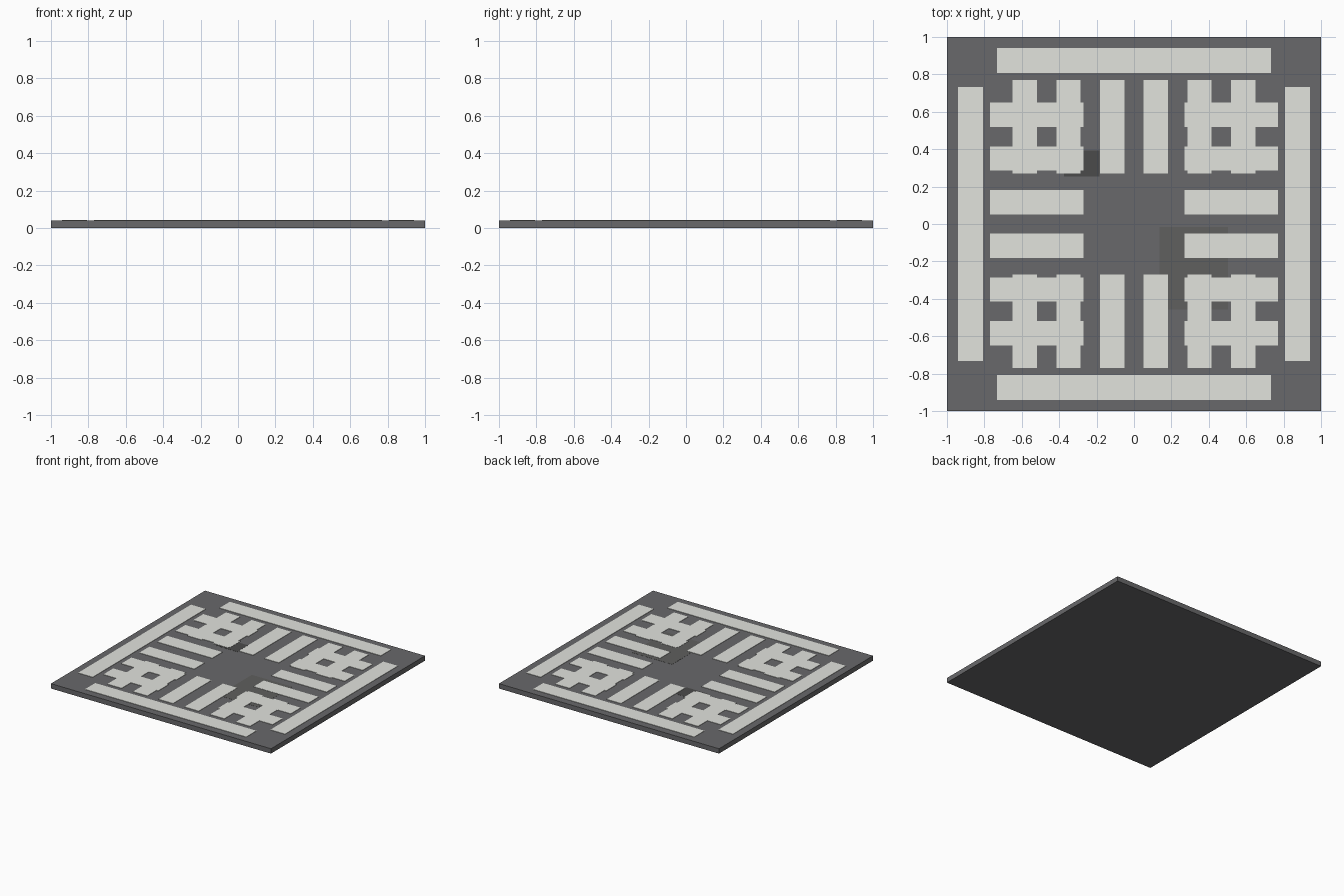
import bpy
import bmesh
from mathutils import Matrix

if "Cube" in bpy.data.objects:
    bpy.data.objects.remove(bpy.data.objects["Cube"])


def material(name, color):
    m = bpy.data.materials.new(name)
    m.diffuse_color = (*color, 1)
    m.use_nodes = True
    m.node_tree.nodes["Principled BSDF"].inputs["Base Color"].default_value = m.diffuse_color
    return m


ASPHALT = material("asphalt", (0.14, 0.14, 0.145))
PAINT = material("white_paint", (0.76, 0.77, 0.73))
PATCH_DARK = material("dark_patch", (0.07, 0.07, 0.07))
PATCH_LIGHT = material("worn_patch", (0.115, 0.115, 0.112))


def boxes(name, rects, z0, z1, mat):
    """One object of flat boxes; each rect is centre x, centre y, width, depth."""
    bm = bmesh.new()
    for x, y, w, d in rects:
        bmesh.ops.create_cube(
            bm, size=1,
            matrix=Matrix.Translation((x, y, (z0 + z1) / 2))
            @ Matrix.Diagonal((w, d, z1 - z0, 1)))
    me = bpy.data.meshes.new(name)
    bm.to_mesh(me)
    bm.free()
    me.materials.append(mat)
    ob = bpy.data.objects.new(name, me)
    bpy.context.collection.objects.link(ob)
    return ob


TOP = 0.04

# Road slab
boxes("road_slab", [(0, 0, 2, 2)], 0, TOP, ASPHALT)

# Repair patches in the asphalt
boxes("dark_repair_patch", [(-0.28, 0.324, 0.19, 0.14)], TOP - 0.002, TOP + 0.001, PATCH_DARK)
boxes("worn_repair_patch", [(0.32, -0.236, 0.365, 0.44)], TOP - 0.002, TOP + 0.001, PATCH_LIGHT)

# Crosswalk bars and stop lines on the four approaches
offsets = [(i - 2.5) * 0.2336 for i in range(6)]
for side, s in (("front", -1), ("back", 1)):
    boxes(side + "_crosswalk", [(o, s * 0.52, 0.13, 0.5) for o in offsets],
          TOP - 0.001, TOP + 0.003, PAINT)
    boxes(side + "_stop_line", [(0, s * 0.874, 1.466, 0.133)],
          TOP - 0.001, TOP + 0.003, PAINT)
for side, s in (("left", -1), ("right", 1)):
    boxes(side + "_crosswalk", [(s * 0.52, o, 0.5, 0.13) for o in offsets],
          TOP - 0.001, TOP + 0.003, PAINT)
    boxes(side + "_stop_line", [(s * 0.874, 0, 0.133, 1.466)],
          TOP - 0.001, TOP + 0.003, PAINT)
